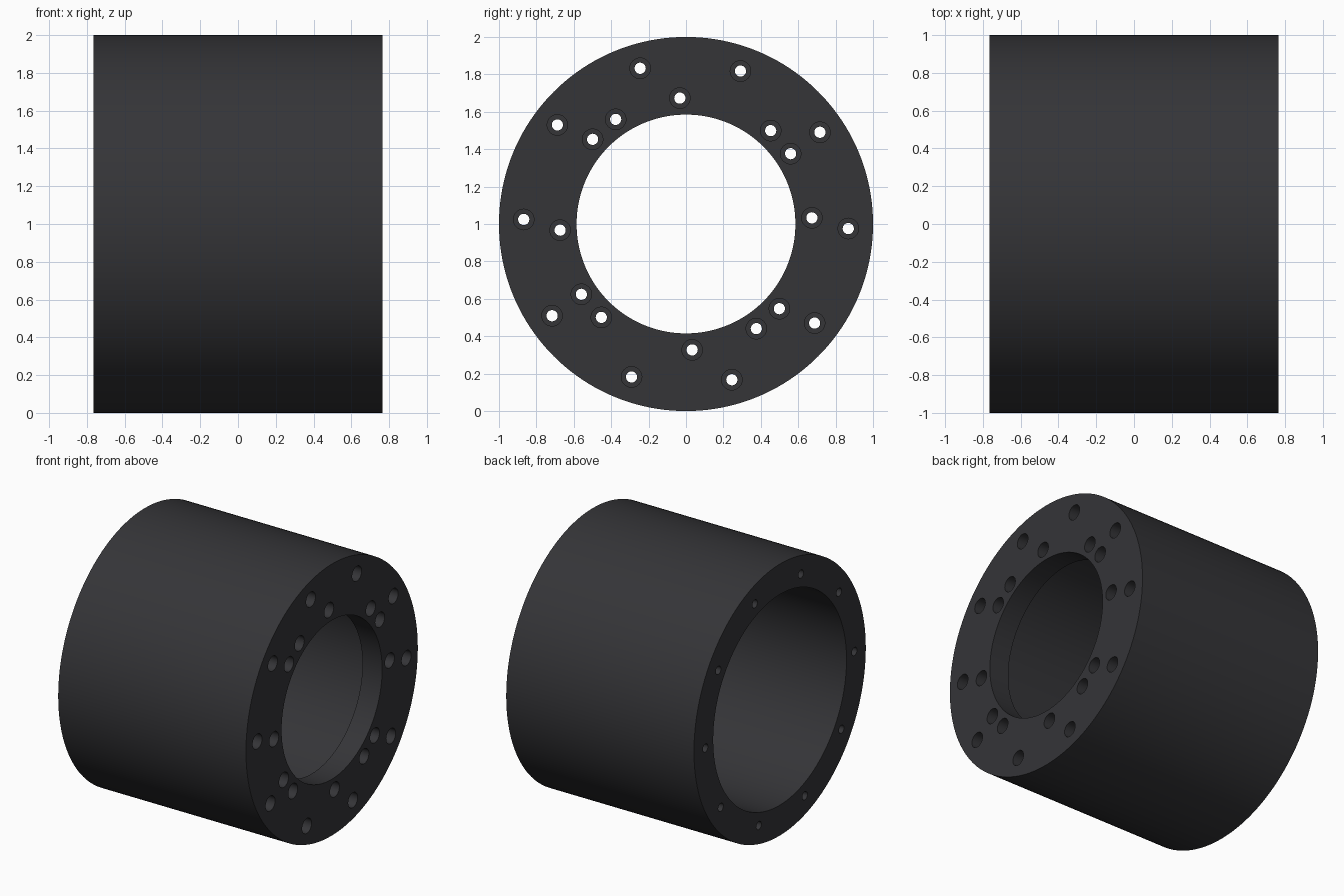
import bpy, bmesh
from math import cos, sin, radians, pi

if "Cube" in bpy.data.objects:
    bpy.data.objects.remove(bpy.data.objects["Cube"])

HALF = 0.765      # half length along x
LIP = 0.16        # thickness of the flange at the +x end
CENTRE_Z = 1.0


def lathe(bm, profile, segs, cy=0.0, cz=0.0, closed=False):
    """Revolve (x, r) points about an axis parallel to x; cap the ends if open."""
    rings = [[bm.verts.new((x, cy + r * cos(2 * pi * i / segs), cz + r * sin(2 * pi * i / segs)))
              for i in range(segs)] for x, r in profile]
    pairs = list(zip(rings, rings[1:]))
    if closed:
        pairs.append((rings[-1], rings[0]))
    else:
        bm.faces.new(rings[0])
        bm.faces.new(rings[-1])
    for a, b in pairs:
        for i in range(segs):
            j = (i + 1) % segs
            bm.faces.new((a[i], a[j], b[j], b[i]))


def finish(bm, name):
    bmesh.ops.recalc_face_normals(bm, faces=bm.faces)
    mesh = bpy.data.meshes.new(name)
    bm.to_mesh(mesh)
    bm.free()
    ob = bpy.data.objects.new(name, mesh)
    ob.location.z = CENTRE_Z
    bpy.context.collection.objects.link(ob)
    return ob


# Hollow drum with a narrower bore through its end flange
bm = bmesh.new()
lathe(bm, [(-HALF, 1.0), (HALF, 1.0), (HALF, 0.585), (HALF - LIP, 0.585),
           (HALF - LIP, 0.776), (-HALF, 0.776)], 160, closed=True)
drum = finish(bm, "flanged_drum")

# Counterbored bolt holes: ten long outer ones, twelve short inner ones
bm = bmesh.new()


def bolt_hole(radius, degrees, end_x):
    a = radians(degrees)
    lathe(bm, [(HALF + 0.05, 0.055), (HALF - 0.08, 0.055), (HALF - 0.08, 0.03), (end_x, 0.03)],
          32, radius * cos(a), radius * sin(a))


for k in range(10):
    bolt_hole(0.868, -1.6 + 36 * k, -HALF - 0.05)
for k in range(4):
    for start in (2.8, 33.9, 47.8):
        bolt_hole(0.674, start + 90 * k, HALF - LIP - 0.1)
cutter = finish(bm, "bolt_hole_cutter")
cutter.hide_render = True

# Cut the holes and remove the helper
mod = drum.modifiers.new("bolt_holes", 'BOOLEAN')
mod.operation = 'DIFFERENCE'
mod.solver = 'EXACT'
mod.object = cutter
bpy.context.view_layer.objects.active = drum
bpy.ops.object.select_all(action='DESELECT')
drum.select_set(True)
bpy.ops.object.modifier_apply(modifier=mod.name)
bpy.data.objects.remove(cutter, do_unlink=True)
bpy.ops.object.shade_smooth_by_angle(angle=radians(30))

# Dark anodised colour
mat = bpy.data.materials.new("dark_grey")
mat.diffuse_color = (0.035, 0.035, 0.039, 1.0)
mat.use_nodes = True
mat.node_tree.nodes["Principled BSDF"].inputs["Base Color"].default_value = mat.diffuse_color
drum.data.materials.clear()
drum.data.materials.append(mat)
